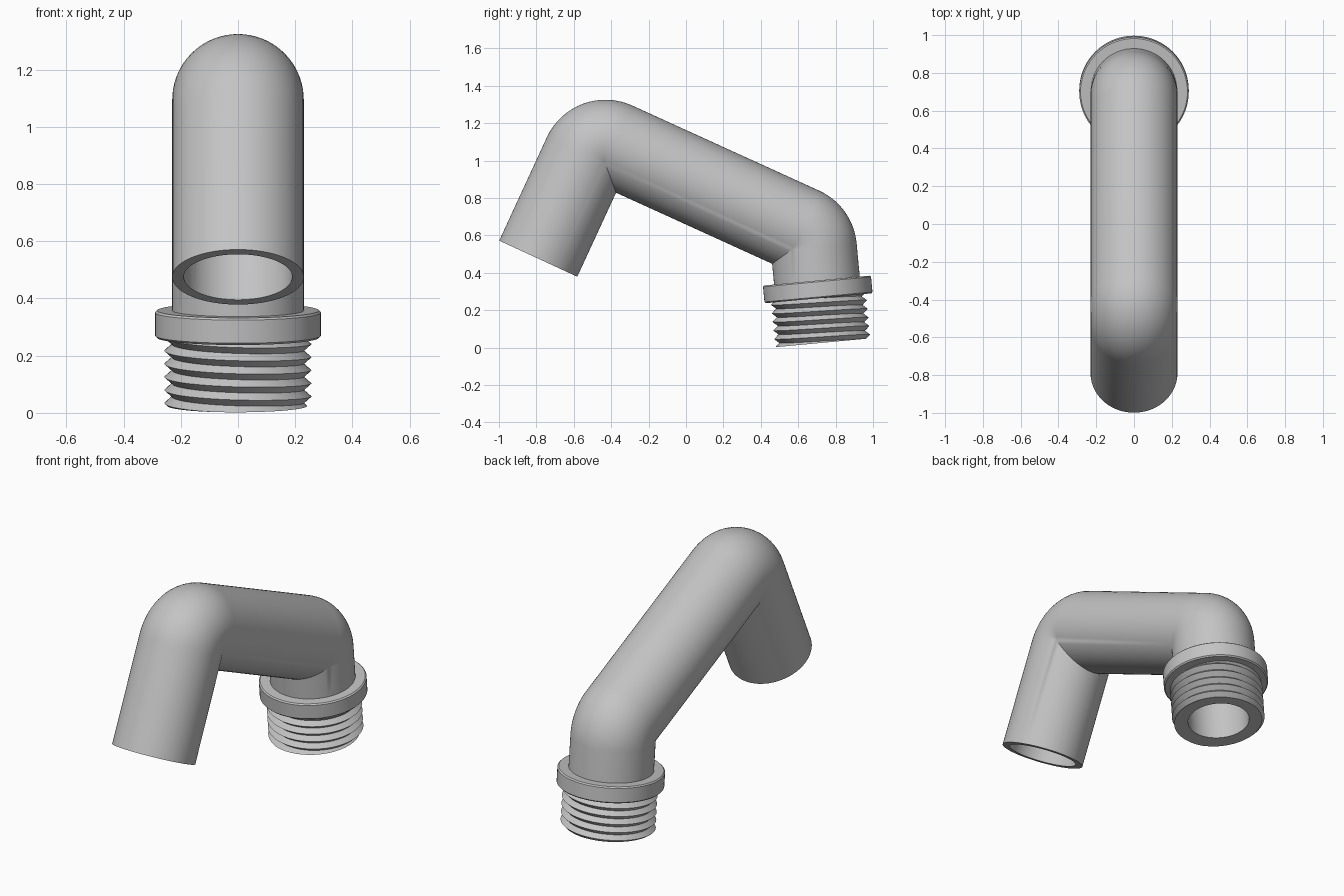
import bpy, bmesh, math
from mathutils import Vector, Matrix

SEG = 72                     # sides around the pipe
PIPE_R, BORE_R = 0.23, 0.19  # pipe outside and inside
BEND_R = 0.115               # centreline radius of both elbows
PATH = [Vector(p) for p in ((0, -0.79, 0.475), (0, -0.487, 1.132),
                            (0, 0.677, 0.602), (0, 0.70, 0.358))]

if "Cube" in bpy.data.objects:
    bpy.data.objects.remove(bpy.data.objects["Cube"])

grey = bpy.data.materials.new("plain grey")
grey.use_nodes = True
grey.diffuse_color = (0.55, 0.55, 0.55, 1)
grey.node_tree.nodes["Principled BSDF"].inputs["Base Color"].default_value = grey.diffuse_color


def loft(name, rings, matrix=Matrix(), angle=30):
    """Join a closed loop of rings into a solid."""
    bm = bmesh.new()
    loops = [[bm.verts.new(p) for p in ring] for ring in rings]
    n = len(loops[0])
    for a, b in zip(loops, loops[1:] + loops[:1]):
        for i in range(n):
            k = (i + 1) % n
            bm.faces.new((a[i], a[k], b[k], b[i]))
    bmesh.ops.remove_doubles(bm, verts=bm.verts, dist=1e-5)
    bmesh.ops.recalc_face_normals(bm, faces=bm.faces)
    mesh = bpy.data.meshes.new(name)
    bm.to_mesh(mesh)
    bm.free()
    mesh.materials.append(grey)
    obj = bpy.data.objects.new(name, mesh)
    obj.matrix_world = matrix
    bpy.context.collection.objects.link(obj)
    bpy.ops.object.select_all(action='DESELECT')
    obj.select_set(True)
    bpy.context.view_layer.objects.active = obj
    bpy.ops.object.shade_smooth_by_angle(angle=math.radians(angle))
    return obj


def outward(d):
    """Normal of a path direction, on the outer side of the elbows."""
    return Vector((0, -d.z, d.y))


def circle(r, z):
    turn = 2 * math.pi / SEG
    return [Vector((r * math.cos(i * turn), r * math.sin(i * turn), z)) for i in range(SEG)]


def pipe_rings(r):
    """Rings along the path: rounded outer elbows, mitred inner corners."""
    dirs = [(b - a).normalized() for a, b in zip(PATH, PATH[1:])]
    angles = [2 * math.pi * i / SEG for i in range(SEG)]

    def straight(p, d):
        return [p + outward(d) * r * math.cos(a) + Vector((r * math.sin(a), 0, 0)) for a in angles]

    rings = [straight(PATH[0], dirs[0])]
    for p, d0, d1 in zip(PATH[1:], dirs, dirs[1:]):
        n0, n1 = outward(d0), outward(d1)
        bisector = (n0 + n1).normalized()
        half = n0.angle(n1) / 2
        centre = p - bisector * BEND_R / math.cos(half)
        steps = 16
        for s in range(steps + 1):
            n = n0.slerp(n1, s / steps)
            ring = []
            for a in angles:
                reach = r * math.cos(a)
                if BEND_R + reach > 0:
                    q = centre + n * (BEND_R + reach)
                else:
                    q = p + bisector * reach / math.cos(half)
                ring.append(q + Vector((r * math.sin(a), 0, 0)))
            rings.append(ring)
    rings.append(straight(PATH[-1], dirs[-1]))
    return rings


# Bent hollow pipe
loft("bent_pipe", pipe_rings(PIPE_R) + pipe_rings(BORE_R)[::-1])

# Connector frame: origin at the collar top, tilted with the pipe end
frame = Matrix.Translation(PATH[-1]) @ Matrix.Rotation(math.radians(5.3), 4, 'X')
COLLAR_H, END, NIPPLE_BORE = 0.095, 0.334, 0.17

# Collar with softened edges
profile = [(NIPPLE_BORE, 0), (0.283, 0), (0.29, -0.007),
           (0.29, 0.007 - COLLAR_H), (0.283, -COLLAR_H), (NIPPLE_BORE, -COLLAR_H)]
loft("collar", [circle(r, z) for r, z in profile], frame)

# Threaded nipple: a helical ridge, trimmed flat at both ends
PITCH, ROOT, CREST = 0.046, 0.231, 0.257
LENGTH = END - COLLAR_H


def thread_radius(s):
    t = (s / PITCH) % 1
    return ROOT + (CREST - ROOT) * (1 - abs(2 * t - 1))


rows = []
count = 2 * math.ceil(LENGTH / PITCH)
for j in range(-2, count + 1):
    ring = []
    for i in range(SEG):
        a = 2 * math.pi * i / SEG
        along = (j / 2 + i / SEG) * PITCH          # height on the helix
        s = min(max(along, 0), LENGTH)
        r = thread_radius(s - i / SEG * PITCH)
        ring.append(Vector((r * math.cos(a), r * math.sin(a), -COLLAR_H - s)))
    rows.append(ring)

# Helix seam: each row meets the row one full turn further on
bm = bmesh.new()
grid = [[bm.verts.new(p) for p in ring] for ring in rows]
for j in range(len(grid) - 1):
    for i in range(SEG - 1):
        bm.faces.new((grid[j][i], grid[j][i + 1], grid[j + 1][i + 1], grid[j + 1][i]))
    if j + 3 < len(grid):
        bm.faces.new((grid[j][-1], grid[j + 2][0], grid[j + 3][0], grid[j + 1][-1]))

# Flat end faces and smooth bore
for edge_row, z in ((grid[0], -COLLAR_H), (grid[-1], -END)):
    inner = [bm.verts.new(p) for p in circle(NIPPLE_BORE, z)]
    for i in range(SEG):
        k = (i + 1) % SEG
        bm.faces.new((edge_row[i], edge_row[k], inner[k], inner[i]))
    if z == -COLLAR_H:
        top = inner
for i in range(SEG):
    k = (i + 1) % SEG
    bm.faces.new((top[i], top[k], inner[k], inner[i]))
bmesh.ops.remove_doubles(bm, verts=bm.verts, dist=1e-5)
bmesh.ops.recalc_face_normals(bm, faces=bm.faces)
mesh = bpy.data.meshes.new("threaded_nipple")
bm.to_mesh(mesh)
bm.free()
mesh.materials.append(grey)
nipple = bpy.data.objects.new("threaded_nipple", mesh)
nipple.matrix_world = frame
bpy.context.collection.objects.link(nipple)
bpy.ops.object.select_all(action='DESELECT')
nipple.select_set(True)
bpy.context.view_layer.objects.active = nipple
bpy.ops.object.shade_smooth_by_angle(angle=math.radians(30))
